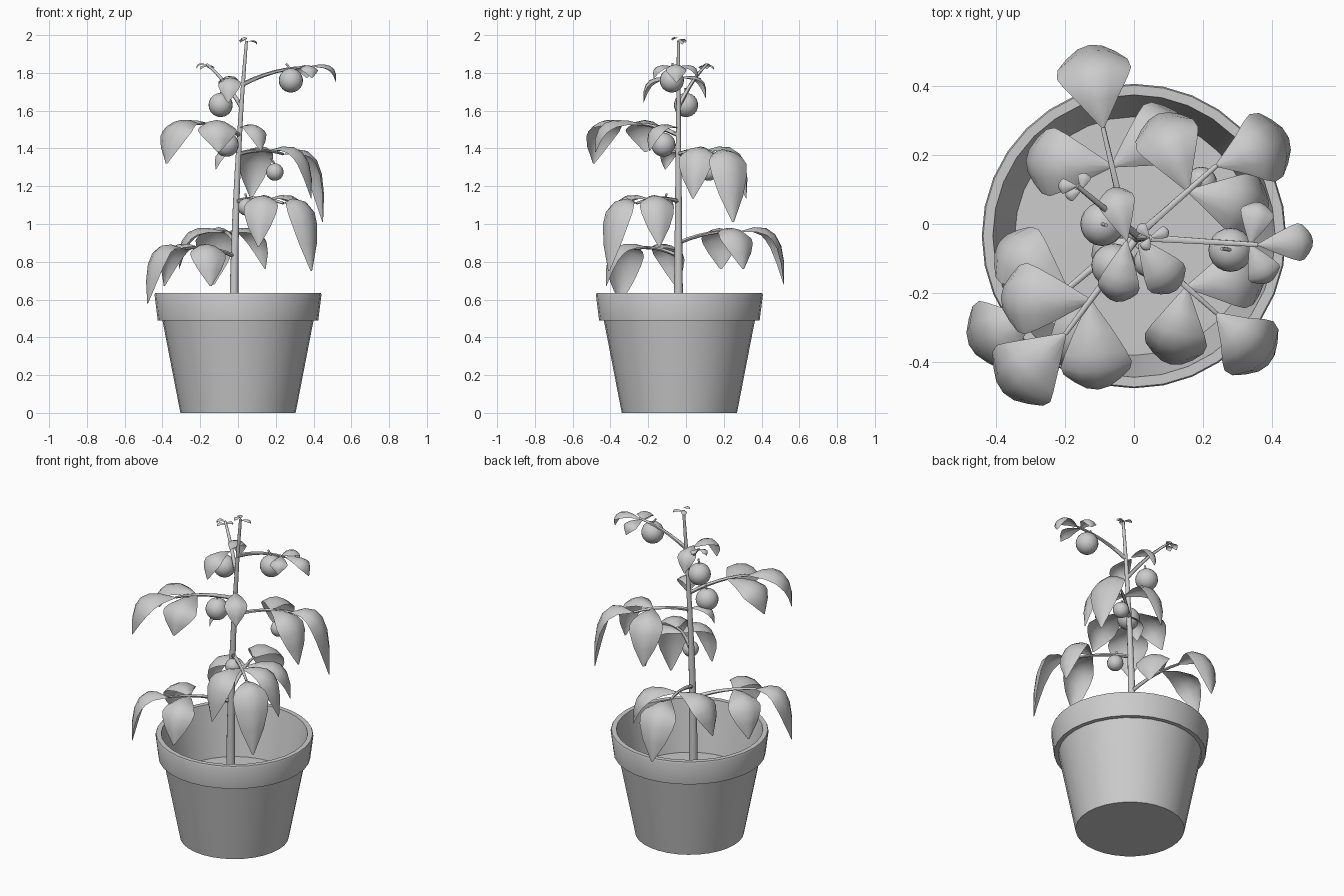
import bpy, bmesh, math
from mathutils import Vector as V

if "Cube" in bpy.data.objects:
    bpy.data.objects.remove(bpy.data.objects["Cube"])

PY = -0.035  # pot and stem centre in y


def make(name, bm, angle=60):
    bmesh.ops.recalc_face_normals(bm, faces=bm.faces)
    me = bpy.data.meshes.new(name)
    bm.to_mesh(me)
    bm.free()
    ob = bpy.data.objects.new(name, me)
    bpy.context.collection.objects.link(ob)
    bpy.ops.object.select_all(action='DESELECT')
    ob.select_set(True)
    bpy.context.view_layer.objects.active = ob
    bpy.ops.object.shade_smooth_by_angle(angle=math.radians(angle))


def lathe(name, profile, sides=32):
    bm = bmesh.new()
    vs = [bm.verts.new((r, PY, z)) for r, z in profile]
    es = [bm.edges.new(p) for p in zip(vs, vs[1:])]
    bmesh.ops.spin(bm, geom=vs + es, cent=(0, PY, 0), axis=(0, 0, 1),
                   angle=2 * math.pi, steps=sides, use_merge=True)
    bmesh.ops.remove_doubles(bm, verts=bm.verts, dist=1e-5)
    make(name, bm, 30)


def bez(a, b, c, t):
    return a * (1 - t) ** 2 + b * 2 * t * (1 - t) + c * t * t


def polar(angle, reach, z=0):
    a = math.radians(angle)
    return V((math.cos(a) * reach, math.sin(a) * reach, z))


def stem_at(z):
    return V((0.067 * ((z - 0.45) / 1.52) ** 2 - 0.022, PY - 0.005, z))


def tube(name, pts, r0, r1, sides=6):
    """Tapered tube through a list of points."""
    bm = bmesh.new()
    rings = []
    n = len(pts) - 1
    for i, c in enumerate(pts):
        d = (pts[min(n, i + 1)] - pts[max(0, i - 1)]).normalized()
        u = d.cross(V((0.3, 1, 0.1))).normalized()
        w = d.cross(u)
        r = r0 + (r1 - r0) * i / n
        rings.append([bm.verts.new(c + r * (u * math.cos(a) + w * math.sin(a)))
                      for a in [2 * math.pi * k / sides for k in range(sides)]])
    for a, b in zip(rings, rings[1:]):
        for k in range(sides):
            bm.faces.new((a[k], a[k - 1], b[k - 1], b[k]))
    bm.faces.new(rings[0])
    bm.faces.new(rings[-1])
    make(name, bm)


def leaf(name, base, tip, width, arch=0.3):
    """Broad leaf arching from base down to tip, with its edges folded down."""
    h = V((tip.x - base.x, tip.y - base.y, 0))
    ctrl = base + h * 1.1 + V((0, 0, arch * (tip - base).length))
    side = h.normalized().cross(V((0, 0, 1)))
    bm = bmesh.new()
    rows = []
    for i in range(7):
        t = i / 6
        c = bez(base, ctrl, tip, t)
        d = ((ctrl - base) * (1 - t) + (tip - ctrl) * t).normalized()
        half = width / 2 * max(0.05, math.sin(math.pi * t ** 1.1) ** 0.7)
        rows.append([bm.verts.new(c + side * s * half
                                  - side.cross(d) * s * s * half * 0.42)
                     for s in (-1, -.5, 0, .5, 1)])
    for a, b in zip(rows, rows[1:]):
        for k in range(4):
            bm.faces.new((a[k], a[k + 1], b[k + 1], b[k]))
    make(name, bm, 80)


# Pot with thick rim, and soil
lathe("pot", [(0, 0), (0.305, 0), (0.40, 0.49), (0.425, 0.49), (0.442, 0.625),
              (0.438, 0.635), (0.41, 0.635), (0.34, 0.3), (0, 0.3)])
lathe("soil", [(0, 0.335), (0.347, 0.33)])

# Main stem
tube("stem", [stem_at(0.32 + 1.65 * i / 12) for i in range(13)], 0.027, 0.008, 10)

# Branches with one end leaf and a pair of side leaves: stem height,
# branch end, end leaf tip, side leaf reach, side leaf turns
branches = {
    "low_left": (0.83, (-0.29, -0.27, 0.87), (-0.48, -0.35, 0.58), 0.24, (-75, 62)),
    "low_back": (0.90, (-0.09, 0.28, 0.96), (-0.13, 0.52, 0.68), 0.25, (-70, 73)),
    "mid_front": (1.12, (0.24, -0.26, 1.11), (0.39, -0.41, 0.75), 0.23, (-60, 52)),
    "mid_back": (1.37, (0.24, 0.17, 1.37), (0.45, 0.25, 1.01), 0.24, (-56, 70)),
    "upper_left": (1.47, (-0.20, -0.32, 1.53), (-0.38, -0.49, 1.32), 0.26, (-55, 42)),
    "top_right": (1.74, (0.36, -0.06, 1.83), (0.52, -0.05, 1.75), 0.125, (-60, 80)),
    "top_left": (1.62, (-0.165, 0.11, 1.845), (-0.22, 0.11, 1.82), 0.05, (-63, 63)),
}
for name, (z, end, tip, reach, turns) in branches.items():
    a, b, tip = stem_at(z), V(end), V(tip)
    m = (a + b) / 2 + V((0, 0, 0.04))
    tube(name + "_branch", [bez(a, m, b, i / 6) for i in range(7)], 0.012, 0.007)
    leaf(name + "_end_leaf", b, tip, 0.88 * reach)
    heading = math.degrees(math.atan2(b.y - a.y, b.x - a.x))
    p = bez(a, m, b, 0.65 if reach > 0.2 else 0.93)
    for k, turn in enumerate(turns):
        leaf(f"{name}_side_leaf_{k + 1}", p,
             p + polar(heading + turn, reach, (tip.z - b.z) * 0.7), 0.8 * reach)

# Leaves set on the stem: height, heading, reach
for i, (z, ang, reach) in enumerate([(1.77, 105, 0.16), (1.76, 260, 0.18),
                                     (1.51, 306, 0.19), (1.38, 210, 0.14)]):
    p = stem_at(z) + polar(190, 0.05 if z > 1.6 else 0)
    leaf(f"stem_leaf_{i + 1}", p, p + polar(ang, reach, -0.65 * reach), 0.68 * reach)

# Growing tip
for k in range(3):
    p = stem_at(1.965 + 0.01 * k)
    leaf(f"tip_leaf_{k + 1}", p, p + polar(20 + 110 * k, 0.06 - 0.01 * k, -0.015), 0.035)

# Round fruit, each with a short stalk
for i, (x, y, z, r) in enumerate([(0.28, -0.075, 1.76, 0.064), (-0.092, 0, 1.63, 0.064),
                                  (-0.06, -0.12, 1.42, 0.064), (0.195, 0.12, 1.275, 0.046),
                                  (0.045, -0.11, 1.09, 0.046)]):
    c = V((x, y, z))
    bm = bmesh.new()
    bmesh.ops.create_uvsphere(bm, u_segments=20, v_segments=12, radius=r)
    bmesh.ops.translate(bm, verts=bm.verts, vec=c)
    make(f"fruit_{i + 1}", bm)
    top = c + V((0, 0, r))
    hook = top.lerp(stem_at(z), 0.1)
    hook.z = top.z + 0.025
    tube(f"fruit_stalk_{i + 1}", [hook, top - V((0, 0, .005))], 0.006, 0.005)
